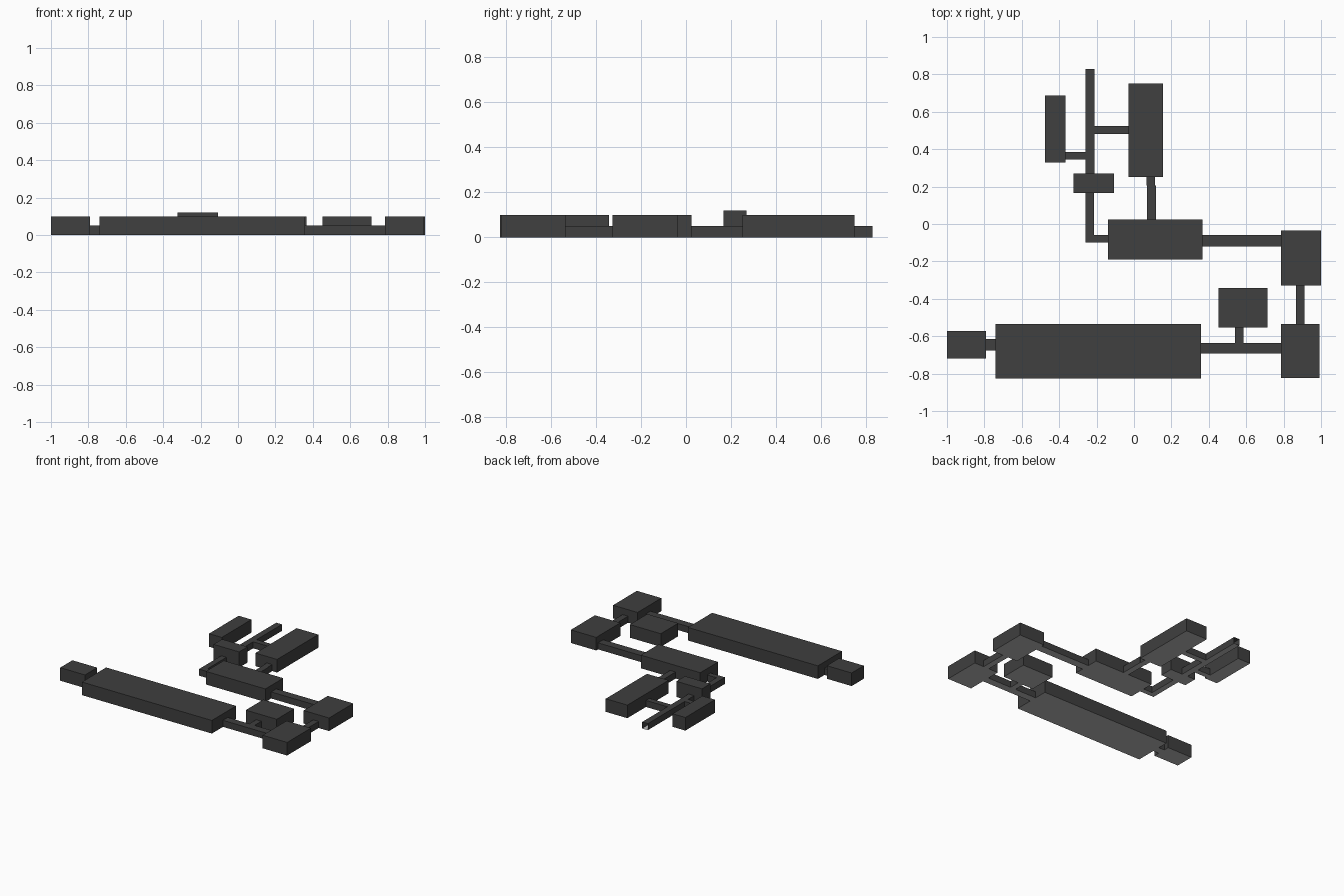
import bpy
import bmesh

if "Cube" in bpy.data.objects:
    bpy.data.objects.remove(bpy.data.objects["Cube"])


def material(name, v):
    m = bpy.data.materials.new(name)
    m.diffuse_color = (v, v, v, 1)
    m.use_nodes = True
    m.node_tree.nodes["Principled BSDF"].inputs["Base Color"].default_value = m.diffuse_color
    return m


WALL = material("dark charcoal", 0.05)
FLOOR = material("pale floor", 0.5)


def block(name, x0, x1, y0, y1, h, open_back=False):
    """Hollow box on the ground: dark walls and roof, pale floor."""
    bm = bmesh.new()
    bmesh.ops.create_cube(bm, size=1)
    for v in bm.verts:
        v.co.x = x1 if v.co.x > 0 else x0
        v.co.y = y1 if v.co.y > 0 else y0
        v.co.z = h if v.co.z > 0 else 0
    bm.normal_update()
    for f in bm.faces:
        f.material_index = 1 if f.normal.z < -0.5 else 0
    if open_back:
        bmesh.ops.delete(bm, geom=[f for f in bm.faces if f.normal.y > 0.5],
                         context='FACES_ONLY')
    me = bpy.data.meshes.new(name)
    bm.to_mesh(me)
    bm.free()
    me.materials.append(WALL)
    me.materials.append(FLOOR)
    ob = bpy.data.objects.new(name, me)
    bpy.context.collection.objects.link(ob)
    return ob


# Rooms
H = 0.10
block("end_room", -1.0, -0.79, -0.72, -0.573, H)
block("great_hall", -0.741, 0.358, -0.827, -0.535, H)
block("corner_room", 0.785, 0.992, -0.823, -0.535, H)
block("side_room", 0.453, 0.715, -0.553, -0.342, H)
block("east_room", 0.785, 1.0, -0.328, -0.036, H)
block("middle_room", -0.138, 0.365, -0.191, 0.025, H)
block("north_room", -0.029, 0.154, 0.252, 0.75, H)
block("small_room", -0.324, -0.108, 0.167, 0.27, 0.12)
block("west_room", -0.475, -0.367, 0.328, 0.686, H)

# Low corridors
C = 0.05
block("end_corridor", -0.79, -0.741, -0.675, -0.615, C)
block("hall_corridor", 0.358, 0.785, -0.693, -0.635, C)
block("side_corridor", 0.54, 0.585, -0.635, -0.553, C)
block("corner_corridor", 0.865, 0.912, -0.535, -0.328, C)
block("east_corridor", 0.365, 0.785, -0.12, -0.058, C)
block("north_corridor_lower", 0.07, 0.117, 0.025, 0.205, C)
block("north_corridor_upper", 0.067, 0.113, 0.205, 0.252, C)
block("cross_corridor", -0.21, -0.029, 0.482, 0.525, C)
block("west_corridor", -0.367, -0.258, 0.344, 0.385, C)
block("bend_corridor_long", -0.26, -0.215, -0.1, 0.167, C)
block("bend_corridor_short", -0.215, -0.138, -0.1, -0.06, C)
block("open_corridor", -0.258, -0.21, 0.27, 0.83, C, open_back=True)
